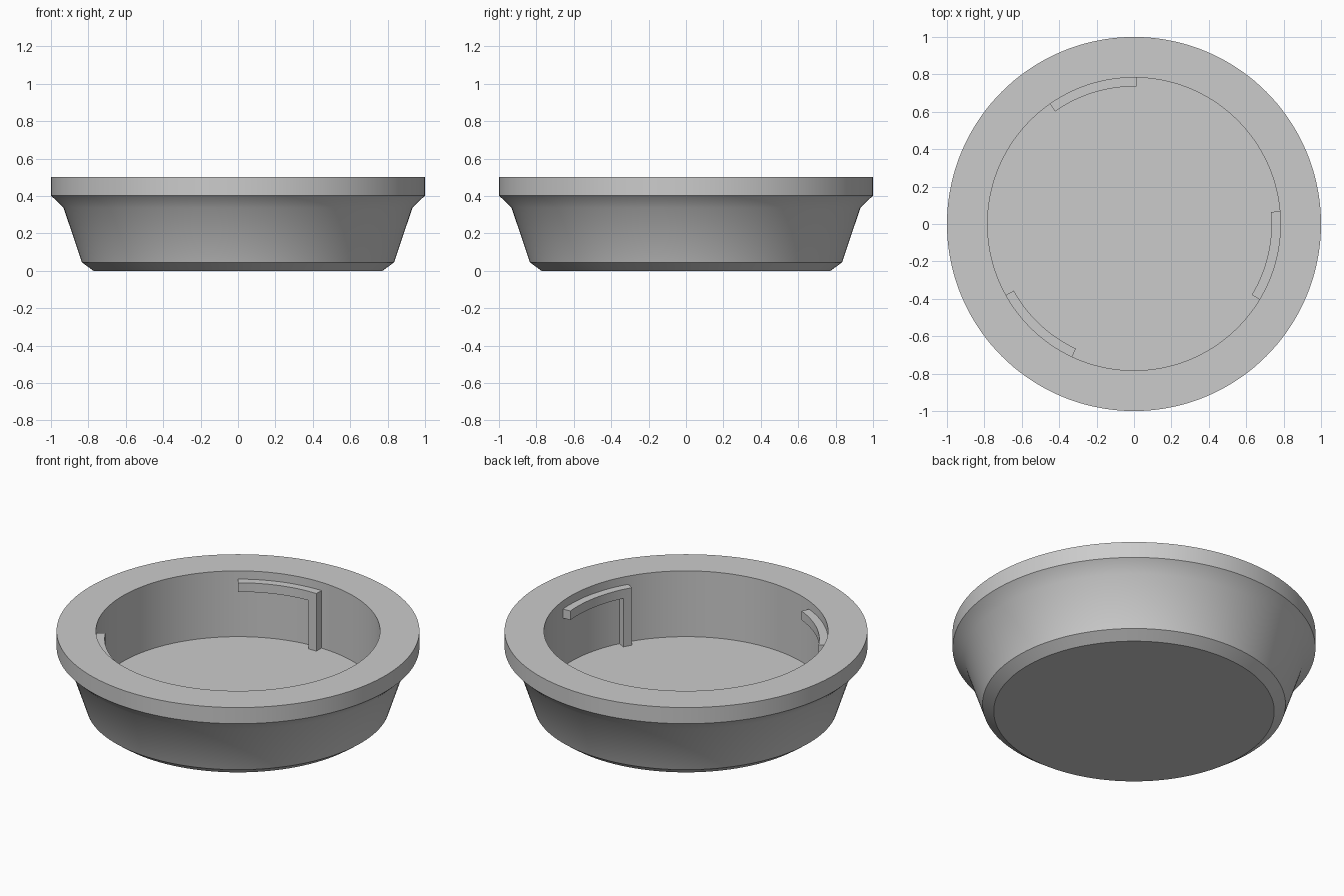
import bpy, bmesh
from math import cos, sin, radians, pi
from mathutils import Matrix, Vector

cube = bpy.data.objects.get("Cube")
if cube:
    bpy.data.objects.remove(cube, do_unlink=True)

SEGMENTS = 144
BORE, FLOOR = 0.783, 0.10

# Single plain grey
grey = bpy.data.materials.new("light grey")
grey.use_nodes = True
colour = (0.6, 0.6, 0.6, 1)
grey.diffuse_color = colour
grey.node_tree.nodes["Principled BSDF"].inputs["Base Color"].default_value = colour


def finish(bm, name):
    bmesh.ops.remove_doubles(bm, verts=bm.verts, dist=1e-5)
    bmesh.ops.recalc_face_normals(bm, faces=bm.faces)
    mesh = bpy.data.meshes.new(name)
    bm.to_mesh(mesh)
    bm.free()
    mesh.materials.append(grey)
    obj = bpy.data.objects.new(name, mesh)
    bpy.context.collection.objects.link(obj)
    bpy.ops.object.select_all(action="DESELECT")
    obj.select_set(True)
    bpy.context.view_layer.objects.active = obj
    bpy.ops.object.shade_smooth_by_angle(angle=radians(30))
    return obj


# Cup body: chamfered base, flared wall, flat rim, straight bore, flat floor
profile = [(0, 0), (0.773, 0), (0.835, 0.045), (0.933, 0.338), (1, 0.402),
           (1, 0.5), (BORE, 0.5), (BORE, FLOOR), (0, FLOOR)]
bm = bmesh.new()
verts = [bm.verts.new((r, 0, z)) for r, z in profile]
edges = [bm.edges.new(pair) for pair in zip(verts, verts[1:])]
bmesh.ops.spin(bm, geom=verts + edges, cent=(0, 0, 0), axis=(0, 0, 1),
               angle=2 * pi, steps=SEGMENTS, use_merge=True)
finish(bm, "cup_body")


# Bayonet lug: a curved arm with a leg running down to the floor
def bayonet_lug(name, start):
    inner, outer = 0.735, BORE + 0.004
    rows = [FLOOR - 0.004, 0.395, 0.45]
    angles = [start] + [start + 4 + 2 * i for i in range(17)]
    bm = bmesh.new()

    def point(a, z):
        a = radians(a)
        return bm.verts.new((inner * cos(a), inner * sin(a), z))

    def panel(a, b, low, high):
        bm.faces.new([point(a, low), point(b, low), point(b, high), point(a, high)])

    for a, b in zip(angles, angles[1:]):
        panel(a, b, rows[1], rows[2])
    panel(angles[0], angles[1], rows[0], rows[1])
    bmesh.ops.remove_doubles(bm, verts=bm.verts, dist=1e-5)
    # Thicken outwards into the wall
    new = bmesh.ops.extrude_face_region(bm, geom=bm.faces[:], use_keep_orig=True)["geom"]
    moved = [v for v in new if isinstance(v, bmesh.types.BMVert)]
    scale = outer / inner
    bmesh.ops.transform(bm, verts=moved, matrix=Matrix.Diagonal(Vector((scale, scale, 1, 1))))
    finish(bm, name)


for i, name in enumerate(("back_lug", "right_lug", "left_lug")):
    bayonet_lug(name, 89 + 120 * i)
